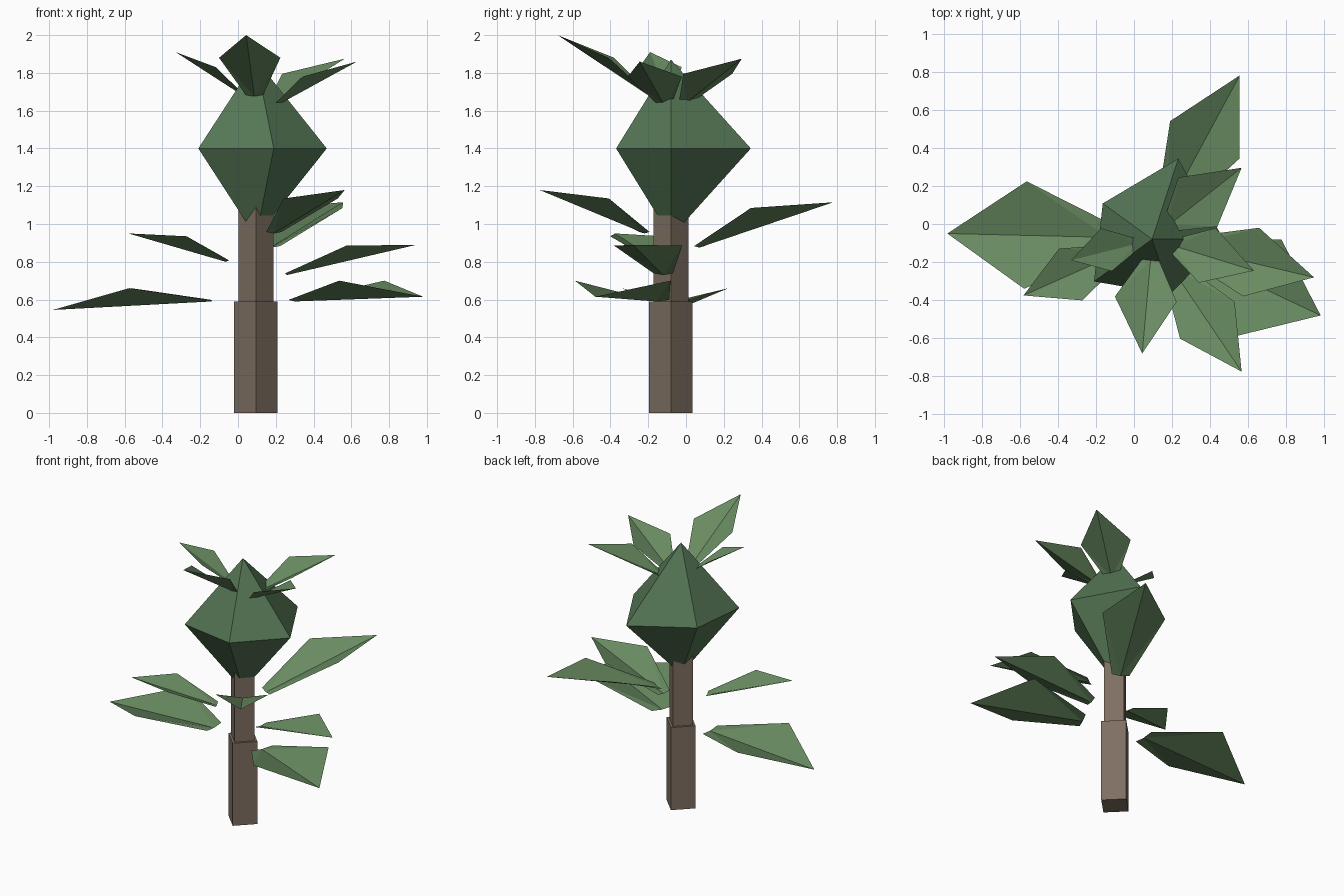
import bpy, bmesh
from mathutils import Vector
from math import cos, sin, radians

if "Cube" in bpy.data.objects:
    bpy.data.objects.remove(bpy.data.objects["Cube"])

CX, CY = 0.095, -0.08   # stem axis


def material(name, rgb):
    m = bpy.data.materials.new(name)
    m.diffuse_color = (*rgb, 1)
    m.use_nodes = True
    m.node_tree.nodes["Principled BSDF"].inputs["Base Color"].default_value = m.diffuse_color
    return m


BARK = material("bark", (0.21, 0.16, 0.12))
CROWN = material("crown_green", (0.09, 0.18, 0.09))
LEAF = material("leaf_green", (0.14, 0.26, 0.12))


def make(name, verts, faces, mat):
    me = bpy.data.meshes.new(name)
    me.from_pydata(verts, [], faces)
    me.materials.append(mat)
    ob = bpy.data.objects.new(name, me)
    bpy.context.collection.objects.link(ob)
    return ob


def recalc(ob):
    bm = bmesh.new()
    bm.from_mesh(ob.data)
    bmesh.ops.recalc_face_normals(bm, faces=bm.faces)
    bm.to_mesh(ob.data)
    bm.free()


# Trunk: two stacked square posts, corners on the axes
def post(name, r, z0, z1):
    verts = [(CX + r * cos(radians(90 * i)), CY + r * sin(radians(90 * i)), z)
             for z in (z0, z1) for i in range(4)]
    faces = [(i, (i + 1) % 4, (i + 1) % 4 + 4, i + 4) for i in range(4)]
    recalc(make(name, verts, faces + [(3, 2, 1, 0), (4, 5, 6, 7)], BARK))


post("lower_trunk", 0.115, 0, 0.59)
post("upper_trunk", 0.093, 0.59, 1.17)

# Crown: uneven five-sided double cone
radii = [0.375, 0.445, 0.32, 0.377, 0.305]
ring = [(CX + r * cos(radians(72 * i)), CY + r * sin(radians(72 * i)), 1.4)
        for i, r in enumerate(radii)]
faces = []
for i in range(5):
    j = (i + 1) % 5
    faces += [(i, j, 5), (j, i, 6)]
recalc(make("crown", ring + [(CX, CY, 1.87), (CX, CY, 0.93)], faces, CROWN))


# Leaf: kite folded along its midrib, with a narrow cut base
def leaf(name, base, tip, mid, half, side_z):
    b, t = Vector(base), Vector(tip)
    d = (t - b).to_2d().normalized()
    s = Vector((-d.y, d.x, 0))
    m = Vector((*mid, side_z))
    stub = s * half * 0.28
    up = Vector((0, 0, 0.008))
    verts = [b, t, m + s * half, m - s * half, b + stub + up, b - stub + up]
    make(name, verts, [(0, 1, 2), (0, 2, 4), (1, 0, 3), (0, 5, 3)], LEAF)


leaves = [
    ("low_leaf_left", (-0.14, -0.07, 0.59), (-0.98, -0.05, 0.545), (-0.57, -0.058), 0.282, 0.66),
    ("low_leaf_right", (0.30, -0.16, 0.59), (0.98, -0.48, 0.615), (0.655, -0.335), 0.28, 0.70),
    ("middle_leaf_left", (-0.065, -0.146, 0.80), (-0.58, -0.375, 0.95), (-0.333, -0.265), 0.149, 0.935),
    ("middle_leaf_right", (0.26, -0.12, 0.73), (0.945, -0.28, 0.89), (0.615, -0.20), 0.185, 0.885),
    ("high_leaf_front", (0.19, -0.22, 0.95), (0.565, -0.775, 1.18), (0.385, -0.505), 0.173, 1.135),
    ("high_leaf_back", (0.172, 0.07, 0.875), (0.555, 0.78, 1.115), (0.372, 0.442), 0.207, 1.085),
    ("top_leaf_front", (0.087, -0.19, 1.675), (0.043, -0.68, 2.0), (0.062, -0.395), 0.163, 1.88),
    ("top_leaf_left", (0.01, -0.105, 1.69), (-0.33, -0.19, 1.91), (-0.145, -0.135), 0.116, 1.83),
    ("top_leaf_right", (0.21, -0.115, 1.63), (0.63, -0.245, 1.86), (0.385, -0.165), 0.15, 1.78),
    ("top_leaf_back", (0.19, 0.0, 1.64), (0.565, 0.295, 1.875), (0.335, 0.115), 0.165, 1.795),
]
for args in leaves:
    leaf(*args)
